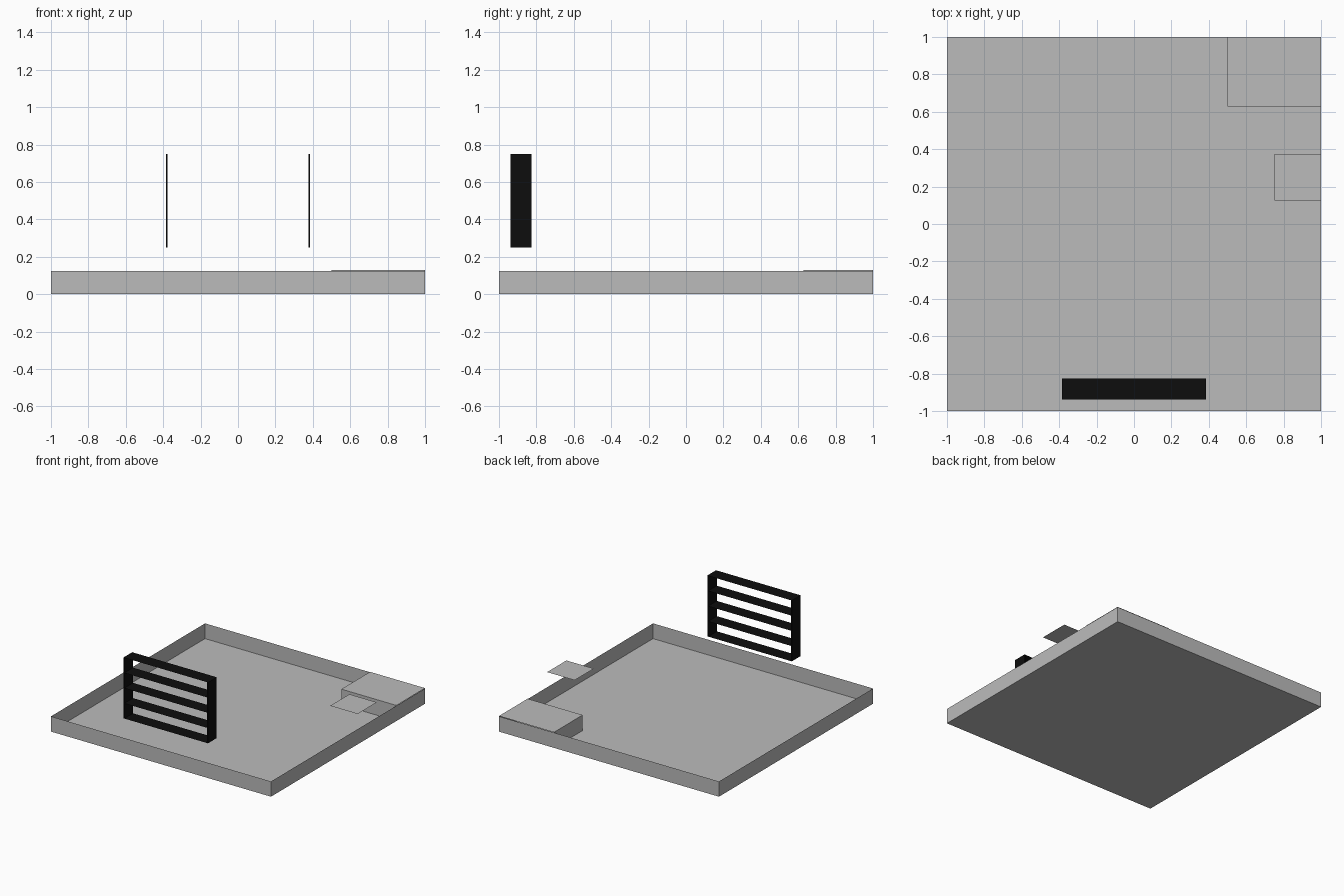
import bpy

if "Cube" in bpy.data.objects:
    bpy.data.objects.remove(bpy.data.objects["Cube"])


def material(name, v):
    m = bpy.data.materials.new(name)
    m.diffuse_color = (v, v, v, 1)
    m.use_nodes = True
    m.node_tree.nodes["Principled BSDF"].inputs["Base Color"].default_value = m.diffuse_color
    return m


GREY = material("mid grey", 0.5)
BLACK = material("near black", 0.004)


def part(name, lo, hi, mat, sides="-x +x -y +y -z +z"):
    """Box from lo to hi keeping only the listed sides."""
    v = [(x, y, z) for x in (lo[0], hi[0]) for y in (lo[1], hi[1]) for z in (lo[2], hi[2])]
    table = {"-x": (0, 1, 3, 2), "+x": (4, 6, 7, 5), "-y": (0, 4, 5, 1),
             "+y": (2, 3, 7, 6), "-z": (0, 2, 6, 4), "+z": (1, 5, 7, 3)}
    me = bpy.data.meshes.new(name)
    faces = [table[s] for s in sides.split()]
    used = sorted({i for f in faces for i in f})
    me.from_pydata([v[i] for i in used], [], [[used.index(i) for i in f] for f in faces])
    me.materials.append(mat)
    ob = bpy.data.objects.new(name, me)
    bpy.context.collection.objects.link(ob)
    return ob


# open tray with paper-thin walls
part("tray", (-1, -1, 0), (1, 1, 0.125), GREY, "-x +x -y +y -z")

# raised corner block, closed outside by the tray walls
part("corner_block", (0.5, 0.628, 0), (1, 1, 0.128), GREY, "-x -y +z")

# small floating ledge
part("ledge", (0.75, 0.125, 0.25), (1, 0.375, 0.25), GREY, "+z")

# three thin square pads on the floor
for i in (-1, 0, 1):
    x = i / 3
    part("floor_pad", (x - 0.125, -0.125, 0), (x + 0.125, 0.125, 0.004), GREY, "+z")

# slatted rack: two side panels and five flat shelves
Y0, Y1 = -0.938, -0.825
for s in (-1, 1):
    part("rack_side", (s * 0.38 - 0.004, Y0, 0.25), (s * 0.38 + 0.004, Y1, 0.75), BLACK)
for i in range(5):
    z = 0.25 + i * 0.125
    part("rack_shelf", (-0.38, Y0, z), (0.38, Y1, z), BLACK, "+z")
